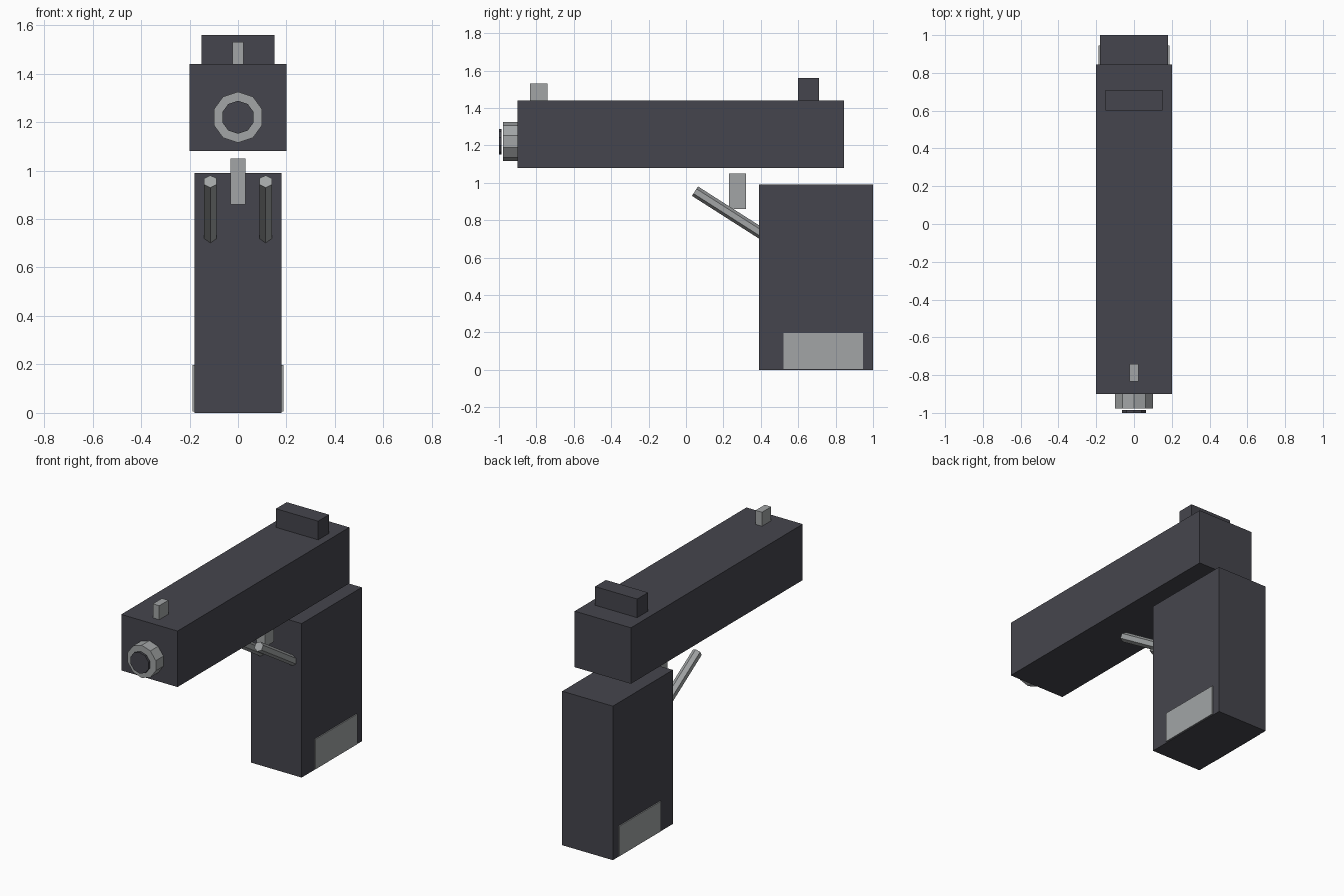
import bpy, bmesh, math
from mathutils import Matrix, Vector

if "Cube" in bpy.data.objects:
    bpy.data.objects.remove(bpy.data.objects["Cube"])


def material(name, colour):
    m = bpy.data.materials.new(name)
    m.diffuse_color = (*colour, 1)
    m.use_nodes = True
    m.node_tree.nodes["Principled BSDF"].inputs["Base Color"].default_value = m.diffuse_color
    return m


DARK = material("dark gunmetal", (0.06, 0.06, 0.074))
GREY = material("light grey metal", (0.36, 0.375, 0.38))


def finish(name, bm, mat):
    me = bpy.data.meshes.new(name)
    bm.to_mesh(me)
    bm.free()
    me.materials.append(mat)
    bpy.context.collection.objects.link(bpy.data.objects.new(name, me))


def box(name, x, y, z, mat):
    """Box from (min, max) ranges."""
    bm = bmesh.new()
    size = [r[1] - r[0] for r in (x, y, z)]
    mid = [(r[0] + r[1]) / 2 for r in (x, y, z)]
    bmesh.ops.create_cube(bm, size=1, matrix=Matrix.Translation(mid) @ Matrix.Diagonal((*size, 1)))
    finish(name, bm, mat)


def rod(name, start, end, radius, sides, mat):
    """Flat-sided rod between two points, with corners on the x axis."""
    a, b = Vector(start), Vector(end)
    d = (b - a).normalized()
    x = Vector((1, 0, 0))
    rot = Matrix((x, d.cross(x), d)).transposed().to_4x4()
    bm = bmesh.new()
    bmesh.ops.create_cone(bm, cap_ends=True, segments=sides, radius1=radius, radius2=radius,
                          depth=(b - a).length, matrix=Matrix.Translation((a + b) / 2) @ rot)
    # keep a corner exactly on the x axis
    finish(name, bm, mat)


# Main body and handle
box("slide", (-0.2, 0.2), (-0.9, 0.845), (1.08, 1.44), DARK)
box("grip", (-0.18, 0.18), (0.39, 1.0), (0, 0.99), DARK)

# Sights
box("rear_sight", (-0.15, 0.15), (0.6, 0.71), (1.44, 1.56), DARK)
box("front_sight", (-0.023, 0.023), (-0.833, -0.74), (1.44, 1.53), GREY)

# Muzzle ring and floating bore disc
rod("muzzle", (0, -0.9, 1.22), (0, -0.978, 1.22), 0.105, 10, GREY)
rod("bore", (0, -0.986, 1.22), (0, -1.0, 1.22), 0.068, 10, DARK)

# Trigger
box("trigger", (-0.031, 0.031), (0.23, 0.32), (0.86, 1.05), GREY)

# Slanted guard bars and grip plates, one per side
slope = math.radians(32.5)
for side, s in (("left", -1), ("right", 1)):
    x = 0.114 * s
    rod("guard_bar_" + side, (x, 0.048, 0.955),
        (x, 0.048 + 0.46 * math.cos(slope), 0.955 - 0.46 * math.sin(slope)), 0.03, 6, GREY)
    box("grip_plate_" + side, sorted((0.18 * s, 0.187 * s)), (0.52, 0.945), (0.005, 0.198), GREY)
